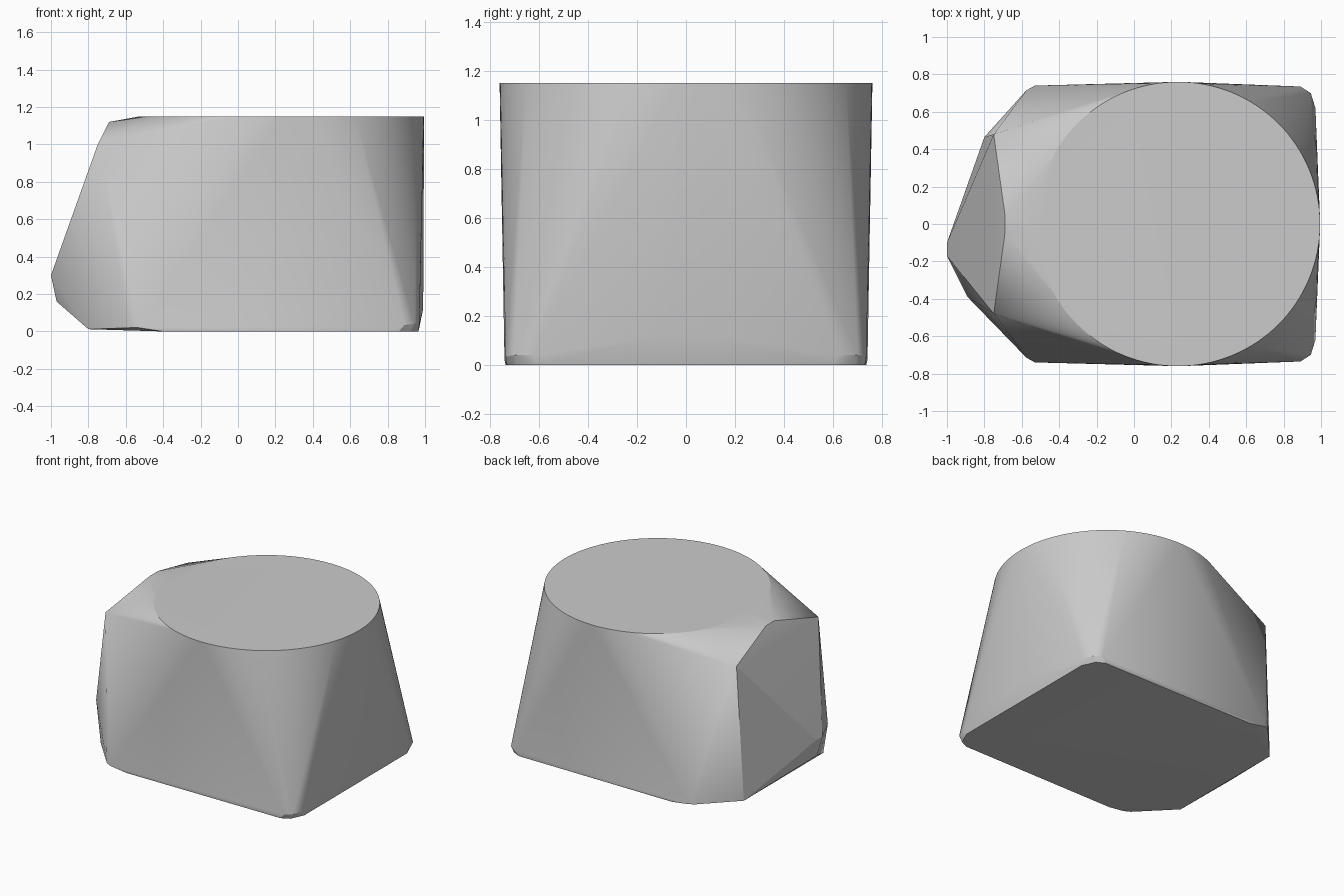
import bpy, bmesh, math

cube = bpy.data.objects.get("Cube")
if cube:
    bpy.data.objects.remove(cube, do_unlink=True)

grey = bpy.data.materials.new("plain_grey")
grey.use_nodes = True
colour = (0.6, 0.6, 0.6, 1)
grey.diffuse_color = colour
grey.node_tree.nodes["Principled BSDF"].inputs["Base Color"].default_value = colour

HEIGHT, RADIUS, CENTRE_X, SEGMENTS = 1.15, 0.76, 0.235, 128

# Round top rim
points = []
for i in range(SEGMENTS):
    a = 2 * math.pi * i / SEGMENTS
    points.append((CENTRE_X + RADIUS * math.cos(a), RADIUS * math.sin(a), HEIGHT))

# Mirrored corners: flat base, lifted rim, side bulge, end bevels
half = [
    (0.86, 0.73, 0), (0.92, 0.70, 0), (0.965, 0.60, 0),
    (0.89, 0.735, 0.035), (0.945, 0.70, 0.04), (0.97, 0.62, 0.04),
    (0.99, 0.08, 0.12), (-0.40, 0.735, 0),
    (-0.53, 0.74, 0.02), (-0.575, 0.715, 0.02), (-0.80, 0.465, 0.012),
    (-0.75, 0.48, 1.0), (-0.69, 0.05, 1.12),
]
for x, y, z in half:
    points += [(x, y, z), (x, -y, z)]

# Off-centre nose on the end
points += [(-1, -0.10, 0.30), (-1, -0.17, 0.30),
           (-0.97, -0.15, 0.16), (-0.89, -0.39, 0.28)]

# Wrap all the corners in one convex skin
bm = bmesh.new()
for p in points:
    bm.verts.new(p)
hull = bmesh.ops.convex_hull(bm, input=bm.verts)
loose = {v for v in hull["geom_interior"] + hull["geom_unused"]
         if isinstance(v, bmesh.types.BMVert)}
bmesh.ops.delete(bm, geom=list(loose), context='VERTS')
bmesh.ops.dissolve_limit(bm, angle_limit=math.radians(0.2),
                         verts=bm.verts, edges=bm.edges)
bmesh.ops.recalc_face_normals(bm, faces=bm.faces)

mesh = bpy.data.meshes.new("body")
bm.to_mesh(mesh)
bm.free()
body = bpy.data.objects.new("body", mesh)
mesh.materials.append(grey)
bpy.context.collection.objects.link(body)

# Smooth sides with crisp rims
bpy.ops.object.select_all(action='DESELECT')
body.select_set(True)
bpy.context.view_layer.objects.active = body
bpy.ops.object.shade_smooth_by_angle(angle=math.radians(20))
